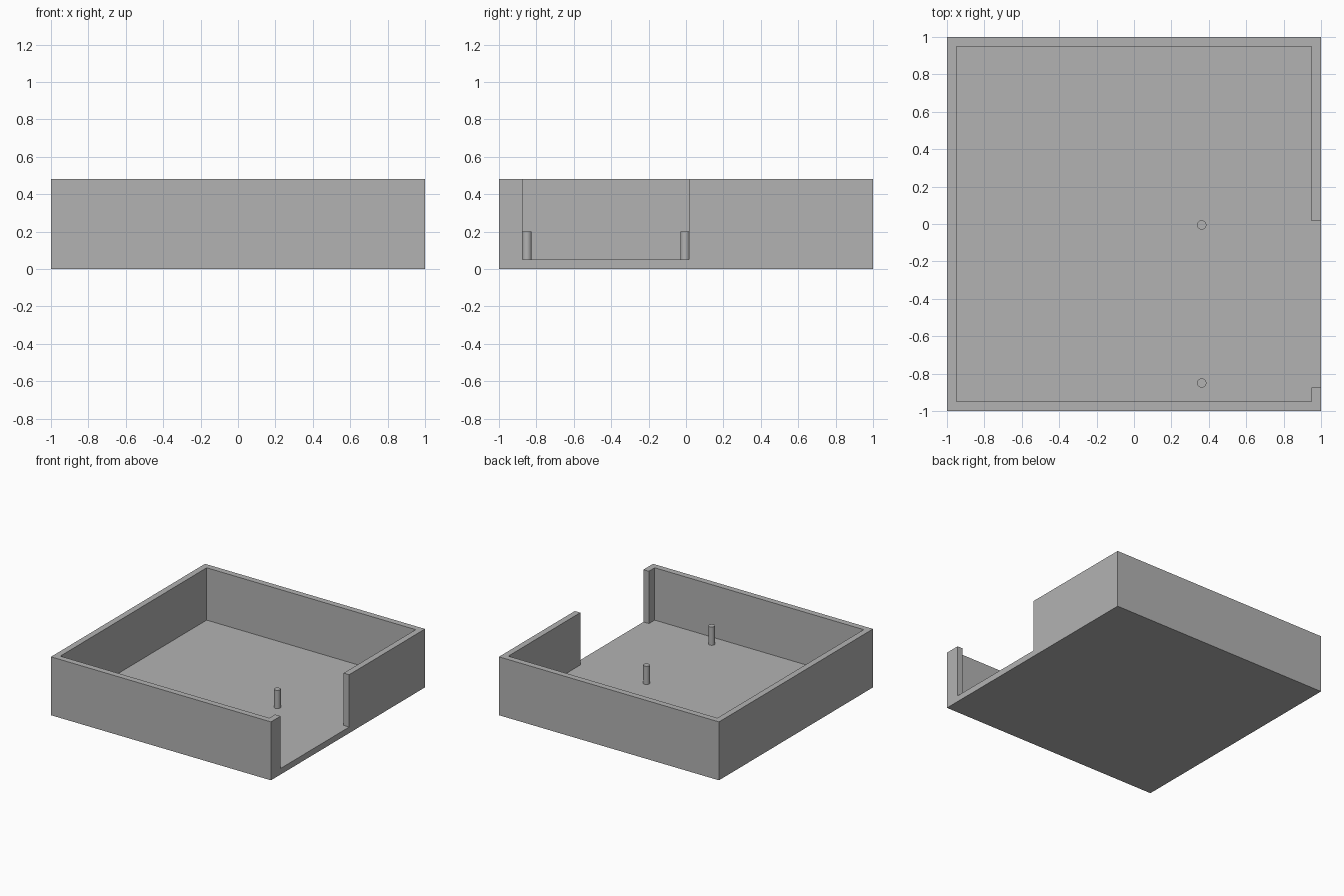
import bpy
import bmesh

if "Cube" in bpy.data.objects:
    bpy.data.objects.remove(bpy.data.objects["Cube"], do_unlink=True)

HEIGHT, FLOOR, INNER = 0.48, 0.05, 0.95
GAP_FRONT, GAP_BACK = -0.875, 0.015

grey = bpy.data.materials.new("grey")
grey.use_nodes = True
grey.diffuse_color = (0.45, 0.45, 0.45, 1)
grey.node_tree.nodes["Principled BSDF"].inputs["Base Color"].default_value = (0.45, 0.45, 0.45, 1)


def prism(name, outline, bottom, top):
    """Extrude a counter-clockwise outline upwards."""
    bm = bmesh.new()
    face = bm.faces.new([bm.verts.new((x, y, bottom)) for x, y in outline])
    result = bmesh.ops.extrude_face_region(bm, geom=[face])
    lifted = [v for v in result["geom"] if isinstance(v, bmesh.types.BMVert)]
    bmesh.ops.translate(bm, vec=(0, 0, top - bottom), verts=lifted)
    bmesh.ops.recalc_face_normals(bm, faces=bm.faces)
    mesh = bpy.data.meshes.new(name)
    bm.to_mesh(mesh)
    bm.free()
    mesh.materials.append(grey)
    obj = bpy.data.objects.new(name, mesh)
    bpy.context.collection.objects.link(obj)
    return obj


# Open tray: a solid block with the cavity and side opening cut out together
tray = prism("tray", [(-1, -1), (1, -1), (1, 1), (-1, 1)], 0, HEIGHT)
cavity = prism("cavity_cutter", [
    (-INNER, -INNER), (INNER, -INNER),
    (INNER, GAP_FRONT), (1.2, GAP_FRONT), (1.2, GAP_BACK), (INNER, GAP_BACK),
    (INNER, INNER), (-INNER, INNER)], FLOOR, HEIGHT + 0.2)
cavity.hide_render = True

cut = tray.modifiers.new("cavity", 'BOOLEAN')
cut.operation = 'DIFFERENCE'
cut.solver = 'EXACT'
cut.object = cavity
bpy.context.view_layer.objects.active = tray
bpy.ops.object.modifier_apply(modifier=cut.name)
bpy.data.objects.remove(cavity, do_unlink=True)

# Two round pegs standing on the floor
for name, y in (("front_peg", -0.85), ("back_peg", -0.005)):
    bpy.ops.mesh.primitive_cylinder_add(
        vertices=32, radius=0.025, depth=0.15, location=(0.362, y, FLOOR + 0.075))
    peg = bpy.context.object
    peg.name = name
    peg.data.materials.append(grey)
    bpy.ops.object.shade_smooth_by_angle()
